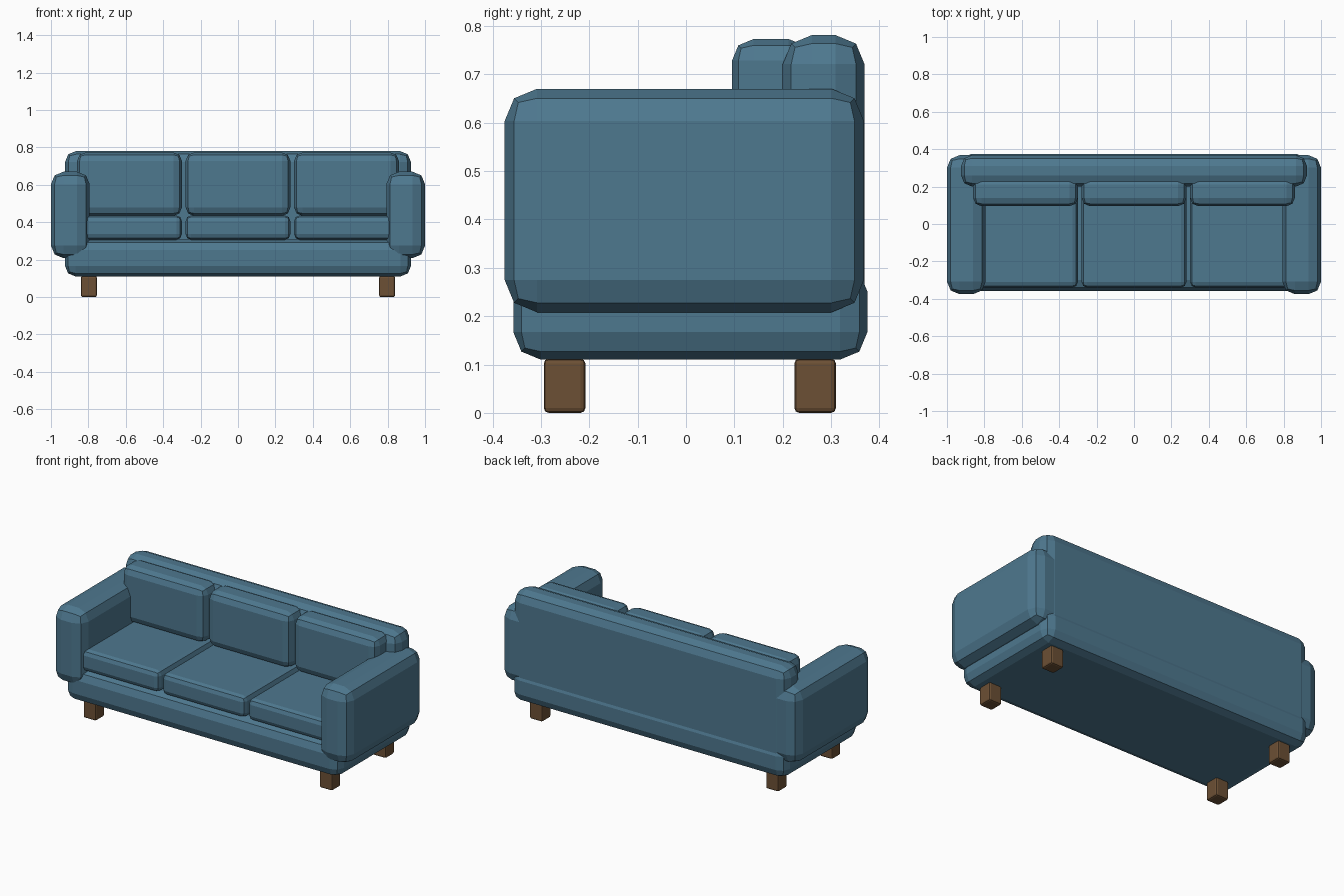
import bpy

cube = bpy.data.objects.get("Cube")
if cube:
    bpy.data.objects.remove(cube, do_unlink=True)


def material(name, rgb):
    mat = bpy.data.materials.new(name)
    mat.use_nodes = True
    color = (*rgb, 1)
    mat.diffuse_color = color
    mat.node_tree.nodes["Principled BSDF"].inputs["Base Color"].default_value = color
    return mat


fabric = material("blue fabric", (0.076, 0.188, 0.275))
wood = material("brown wood", (0.15, 0.08, 0.035))


def soft_box(name, xs, ys, zs, bevel, mat):
    """Box between the given limits with chamfer-rounded edges."""
    spans = (xs, ys, zs)
    bpy.ops.mesh.primitive_cube_add(size=1, location=[(a + b) / 2 for a, b in spans])
    obj = bpy.context.object
    obj.name = name
    obj.scale = [b - a for a, b in spans]
    bpy.ops.object.transform_apply(location=False, rotation=False, scale=True)
    mod = obj.modifiers.new("rounded edges", "BEVEL")
    mod.width = bevel
    mod.segments = 2
    obj.data.materials.append(mat)
    return obj


# Frame
soft_box("base", (-0.925, 0.925), (-0.357, 0.375), (0.11, 0.308), 0.057, fabric)
soft_box("backrest", (-0.925, 0.925), (0.2, 0.369), (0.2, 0.781), 0.06, fabric)

# Arms
for side, sign in (("left", 1), ("right", -1)):
    xs = sorted((sign * 0.793, sign))
    soft_box(side + "_arm", xs, (-0.375, 0.368), (0.208, 0.67), 0.067, fabric)

# Seat and back cushions
for place, x in (("right", -0.58), ("middle", 0), ("left", 0.58)):
    xs = (x - 0.28, x + 0.28)
    soft_box(place + "_seat_cushion", xs, (-0.34, 0.22), (0.306, 0.436), 0.03, fabric)
    soft_box(place + "_back_cushion", xs, (0.095, 0.257), (0.434, 0.773), 0.045, fabric)

# Legs
for side, x in (("left", 0.797), ("right", -0.797)):
    for end, y in (("front", -0.251), ("back", 0.267)):
        soft_box(f"{end}_{side}_leg", (x - 0.043, x + 0.043), (y - 0.043, y + 0.043),
                 (0, 0.112), 0.01, wood)
